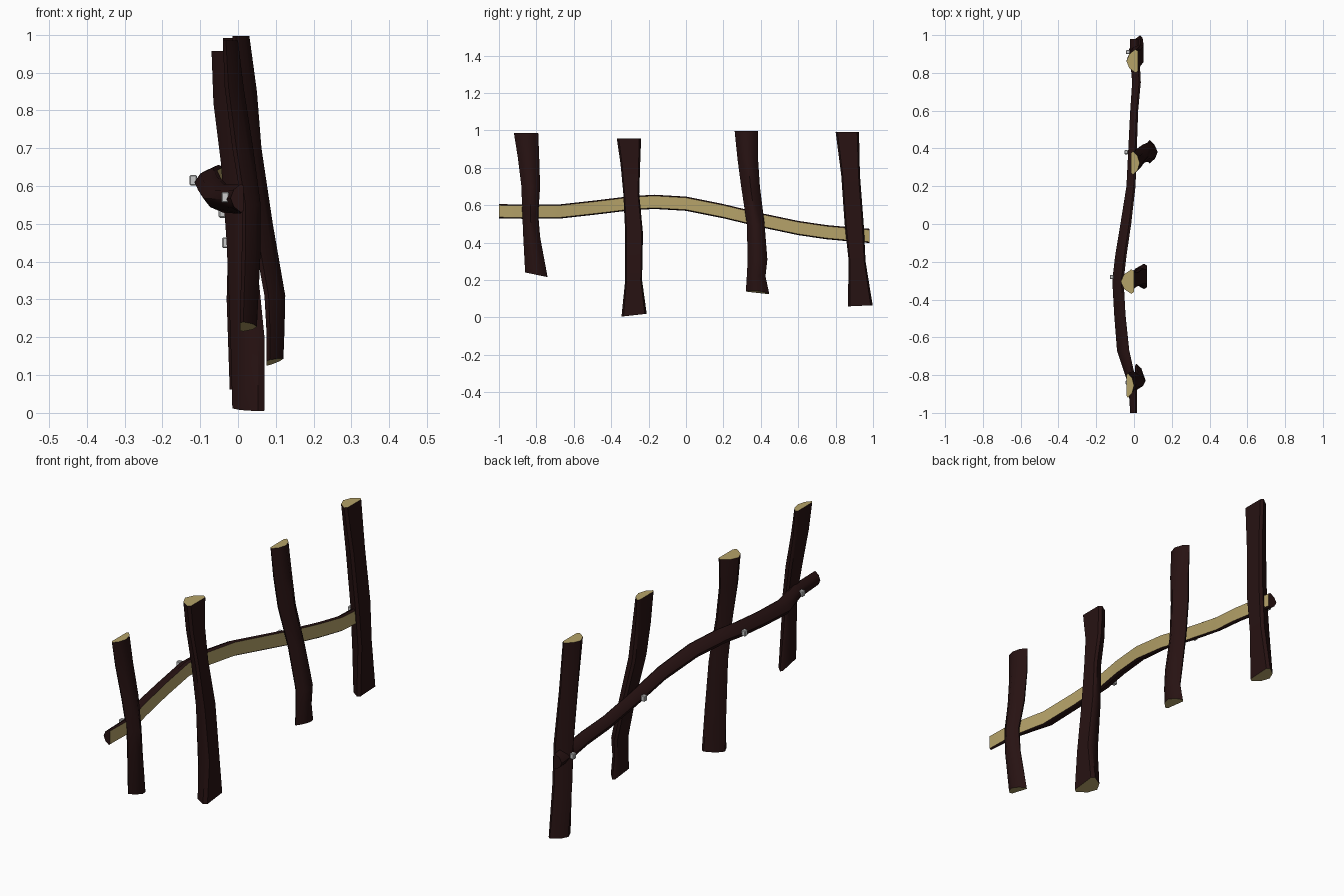
import bpy, bmesh, math
from mathutils import Vector

if "Cube" in bpy.data.objects:
    bpy.data.objects.remove(bpy.data.objects["Cube"], do_unlink=True)


def make_material(name, color, roughness):
    mat = bpy.data.materials.new(name)
    mat.use_nodes = True
    mat.diffuse_color = (*color, 1)
    shader = mat.node_tree.nodes["Principled BSDF"]
    shader.inputs["Base Color"].default_value = (*color, 1)
    shader.inputs["Roughness"].default_value = roughness
    return mat


bark = make_material("dark bark", (0.02, 0.006, 0.006), 0.9)
wood = make_material("cut wood", (0.46, 0.36, 0.14), 0.9)
metal = make_material("nail grey", (0.6, 0.6, 0.6), 0.6)
BARK, WOOD = 0, 1

# Half-log section: (position across, depth from flat side to round side)
HALF_LOG = [(-.42, 0), (-.5, .2), (-.3, .75), (0, 1), (.3, .75), (.5, .2), (.42, 0)]


def finish(name, bm, materials):
    bmesh.ops.recalc_face_normals(bm, faces=bm.faces)
    mesh = bpy.data.meshes.new(name)
    bm.to_mesh(mesh)
    bm.free()
    for mat in materials:
        mesh.materials.append(mat)
    obj = bpy.data.objects.new(name, mesh)
    bpy.context.collection.objects.link(obj)
    return obj


def loft(name, rings, cap_material, flat_material):
    """Skin a row of half-log rings; the last segment of each ring is the flat side."""
    bm = bmesh.new()
    loops = [[bm.verts.new(p) for p in ring] for ring in rings]
    count = len(HALF_LOG)
    for a, b in zip(loops, loops[1:]):
        for i in range(count):
            j = (i + 1) % count
            face = bm.faces.new((a[i], a[j], b[j], b[i]))
            face.material_index = flat_material if j == 0 else BARK
    for loop in (loops[0], loops[-1]):
        bm.faces.new(loop).material_index = cap_material
    obj = finish(name, bm, (bark, wood))
    bpy.ops.object.select_all(action="DESELECT")
    obj.select_set(True)
    bpy.context.view_layer.objects.active = obj
    bpy.ops.object.shade_smooth_by_angle(angle=math.radians(50))
    return obj


def post(name, rows, slope_y, slope_x):
    """Rows run top to bottom: height, near y, far y, flat x, round x."""
    rings = []
    for k, (z, y0, y1, flat, back) in enumerate(rows):
        ring = []
        for u, d in HALF_LOG:
            tilt = u * slope_y + (d - .5) * slope_x if k == len(rows) - 1 else 0
            ring.append(Vector(((flat + (back - flat) * d),
                                (y0 + y1) / 2 + u * (y1 - y0), z + tilt)))
        rings.append(ring)
    return loft(name, rings, WOOD, BARK)


# Posts
post("front_post", [
    (.985, -.92, -.79, -.04, 0),
    (.86, -.9, -.785, -.035, .015),
    (.7, -.88, -.78, -.015, .04),
    (.55, -.875, -.79, .01, .06),
    (.43, -.87, -.78, .01, .06),
    (.228, -.86, -.74, .005, .05)], -.025, 0)
post("front_middle_post", [
    (.957, -.37, -.24, 0, -.07),
    (.82, -.35, -.245, 0, -.065),
    (.66, -.335, -.25, .02, -.045),
    (.45, -.325, -.23, .045, -.03),
    (.2, -.325, -.235, .07, -.02),
    (.012, -.345, -.21, .07, -.015)], .015, 0)
post("back_middle_post", [
    (.997, .26, .385, -.015, .03),
    (.85, .275, .385, -.01, .05),
    (.7, .295, .395, 0, .062),
    (.5, .325, .42, .035, .092),
    (.31, .33, .435, .07, .125),
    (.22, .325, .425, .075, .123),
    (.137, .32, .445, .075, .12)], -.014, .012)
post("back_post", [
    (.992, .8, .925, .02, -.04),
    (.76, .83, .93, .035, -.035),
    (.5, .848, .95, .05, -.025),
    (.3, .87, .96, .05, -.03),
    (.062, .865, .998, .045, -.022)], .006, 0)

# Crossing rail: y, height, flat x, round x
RAIL_ROWS = [
    (-1, .568, .015, -.02),
    (-.85, .565, .015, -.03),
    (-.67, .567, -.025, -.09),
    (-.48, .588, -.045, -.105),
    (-.3, .61, -.055, -.115),
    (-.17, .618, -.04, -.1),
    (0, .608, -.015, -.072),
    (.2, .568, .008, -.04),
    (.4, .52, .015, -.03),
    (.6, .478, .022, -.02),
    (.75, .456, .036, -.01),
    (.87, .445, .03, -.02),
    (.98, .436, .025, -.02)]
loft("rail", [[Vector((flat + (back - flat) * d, y, z + u * .076)) for u, d in HALF_LOG]
              for y, z, flat, back in RAIL_ROWS], BARK, WOOD)


# Nail heads on the round side of the rail
def nail(name, x, y, z):
    bm = bmesh.new()
    bmesh.ops.create_cube(bm, size=1)
    bmesh.ops.scale(bm, vec=(.02, .022, .028), verts=bm.verts)
    bmesh.ops.translate(bm, vec=(x, y, z), verts=bm.verts)
    bmesh.ops.bevel(bm, geom=bm.edges[:], offset=.003, segments=1, affect="EDGES")
    finish(name, bm, (metal,))


for part, spot in {"front": (-.034, -.84, .57), "front_middle": (-.118, -.28, .615),
                   "back_middle": (-.041, .38, .53), "back": (-.032, .91, .45)}.items():
    nail(part + "_nail", *spot)
